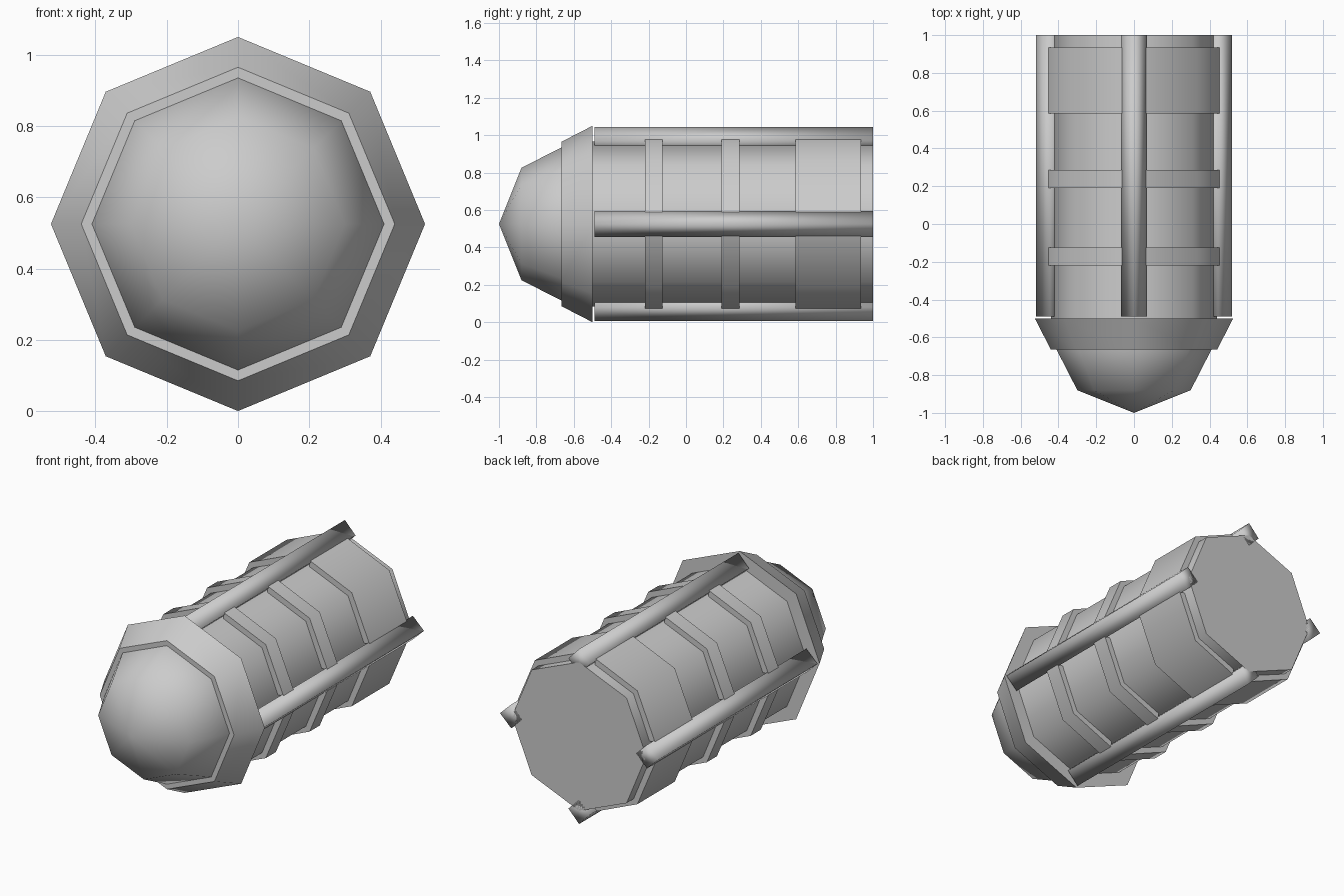
import bpy, bmesh, math

if "Cube" in bpy.data.objects:
    bpy.data.objects.remove(bpy.data.objects["Cube"])

CZ = 0.525  # height of the long axis
S = math.sqrt(0.5)


def finish(name, bm, smooth=30):
    bmesh.ops.recalc_face_normals(bm, faces=bm.faces)
    me = bpy.data.meshes.new(name)
    bm.to_mesh(me)
    bm.free()
    ob = bpy.data.objects.new(name, me)
    bpy.context.collection.objects.link(ob)
    bpy.ops.object.select_all(action='DESELECT')
    ob.select_set(True)
    bpy.context.view_layer.objects.active = ob
    bpy.ops.object.shade_smooth_by_angle(angle=math.radians(smooth))
    return ob


def octagon_lathe(name, profile, smooth=50):
    """Eight-sided solid along y from (y, radius) pairs; radius 0 is a tip."""
    bm = bmesh.new()
    rings = []
    for y, r in profile:
        n = 8 if r else 1
        rings.append([bm.verts.new((r * math.cos(i * math.pi / 4), y,
                                    CZ + r * math.sin(i * math.pi / 4))) for i in range(n)])
    for a, b in zip(rings, rings[1:]):
        for i in range(8):
            j = (i + 1) % 8
            if len(a) == 1:
                bm.faces.new((a[0], b[i], b[j]))
            else:
                bm.faces.new((a[i], a[j], b[j], b[i]))
    for r in (rings[0], rings[-1]):
        if len(r) > 1:
            bm.faces.new(r)
    return finish(name, bm, smooth)


def extrude_section(name, section, y0, y1, turn, smooth=30):
    """Extrude an (x, z) section along y, turned about the axis."""
    bm = bmesh.new()
    c, s = math.cos(turn), math.sin(turn)
    ends = [[bm.verts.new((x * c - z * s, y, CZ + x * s + z * c)) for x, z in section]
            for y in (y0, y1)]
    n = len(section)
    for i in range(n):
        j = (i + 1) % n
        bm.faces.new((ends[0][i], ends[0][j], ends[1][j], ends[1][i]))
    for e in ends:
        bm.faces.new(e)
    return finish(name, bm, smooth)


# Main barrel, flared collar and pointed nose
octagon_lathe("barrel", [(-0.51, 0.44), (1.0, 0.44)])
octagon_lathe("collar", [(-0.665, 0.44), (-0.5, 0.525)])
octagon_lathe("nose", [(-1.0, 0), (-0.88, 0.30), (-0.665, 0.41), (-0.64, 0.41)])

# Raised bent plates in each quarter, and the four long ridged rails between them
v, w = 0.475 * S, 0.38 * S
plate = [(0.06, 0.453), (v, v), (0.453, 0.06), (0.36, 0.06), (w, w), (0.06, 0.36)]
rail = [(-0.07, 0.445), (0, 0.375), (0.07, 0.445), (0, 0.518)]
for k in range(4):
    turn = k * math.pi / 2
    extrude_section(f"rail_{k}", rail, -0.49, 1.0, turn, 100)
    for n, (a, b) in enumerate([(-0.22, -0.125), (0.19, 0.285), (0.585, 0.935)]):
        extrude_section(f"plate_{k}_{n}", plate, a, b, turn, 50)
